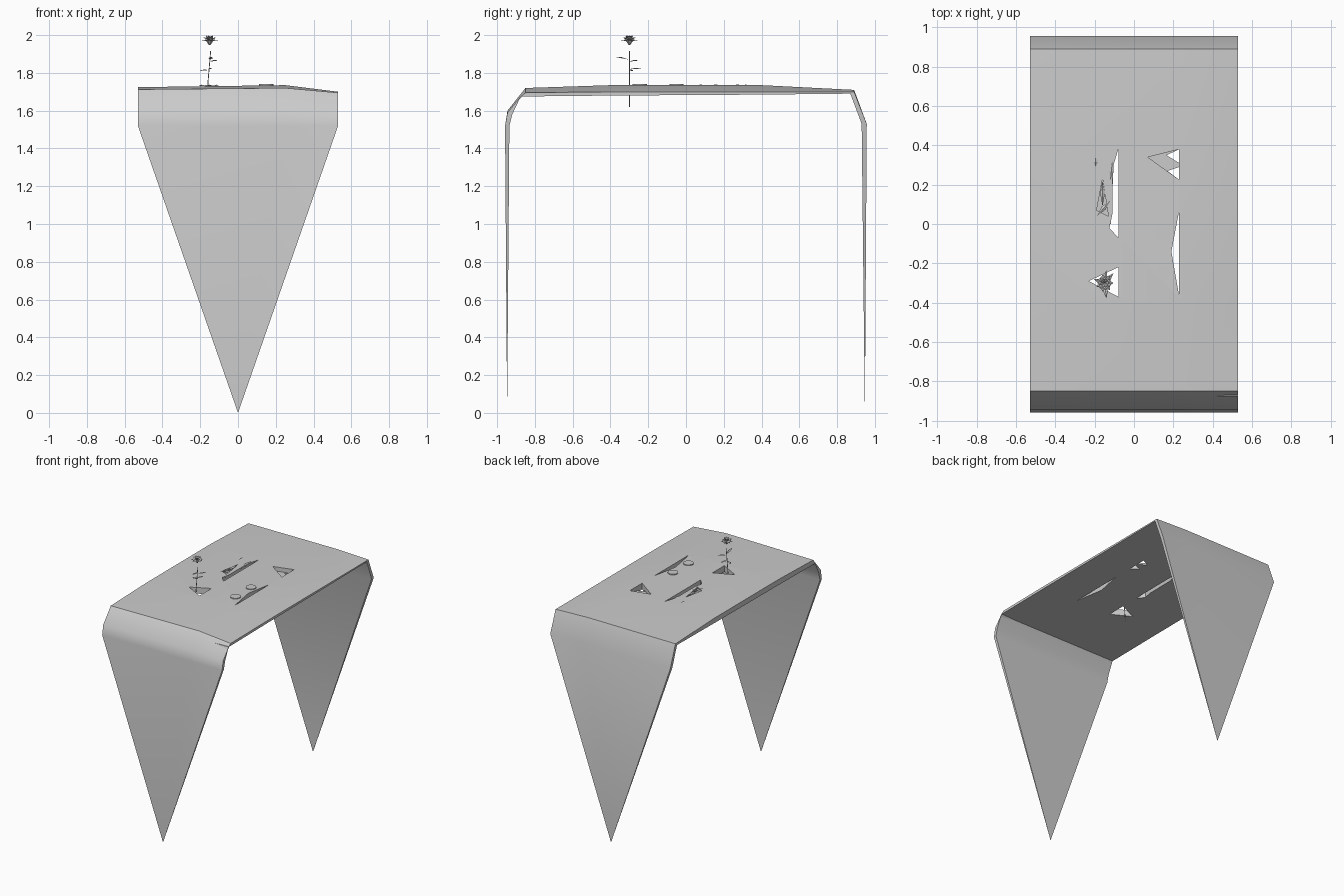
import bpy, bmesh, math
from mathutils import Vector, Matrix

default = bpy.data.objects.get("Cube")
if default:
    bpy.data.objects.remove(default)

grey = bpy.data.materials.new("plain grey")
grey.use_nodes = True
grey.diffuse_color = (0.6, 0.6, 0.6, 1)
grey.node_tree.nodes["Principled BSDF"].inputs["Base Color"].default_value = (0.6, 0.6, 0.6, 1)


def finish(bm, name, angle=None):
    """Turn a bmesh into a named, coloured object."""
    bmesh.ops.recalc_face_normals(bm, faces=bm.faces)
    mesh = bpy.data.meshes.new(name)
    bm.to_mesh(mesh)
    bm.free()
    mesh.materials.append(grey)
    obj = bpy.data.objects.new(name, mesh)
    bpy.context.collection.objects.link(obj)
    bpy.ops.object.select_all(action='DESELECT')
    obj.select_set(True)
    bpy.context.view_layer.objects.active = obj
    if angle:
        bpy.ops.object.shade_smooth_by_angle(angle=math.radians(angle))
    return obj


def prism(points, low, high, name):
    bm = bmesh.new()
    face = bm.faces.new([bm.verts.new((x, y, low)) for x, y in points])
    out = bmesh.ops.extrude_face_region(bm, geom=[face])
    top = [v for v in out["geom"] if isinstance(v, bmesh.types.BMVert)]
    bmesh.ops.translate(bm, verts=top, vec=(0, 0, high - low))
    return finish(bm, name)


# Draped runner: outer y and z, inner y and z, drop toward the +x edge
HALF = 0.53
stations = [
    (-0.958, 1.52, -0.935, 1.52, 0),
    (-0.945, 1.60, -0.92, 1.58, 0.01),
    (-0.85, 1.72, -0.875, 1.675, 0.025),
    (-0.40, 1.735, -0.40, 1.68, 0.035),
    (0.40, 1.735, 0.40, 1.685, 0.035),
    (0.89, 1.71, 0.87, 1.69, 0.01),
    (0.957, 1.53, 0.93, 1.53, 0),
]
bm = bmesh.new()
loops = []
for yo, zo, yi, zi, drop in stations:
    loops.append([bm.verts.new(p) for p in (
        (-HALF, yo, zo - drop * 0.3), (0.25, yo, zo), (HALF, yo, zo - drop),
        (HALF, yi, zi), (-HALF, yi, zi))])
for a, b in zip(loops, loops[1:]):
    for i in range(5):
        j = (i + 1) % 5
        bm.faces.new((a[i], a[j], b[j], b[i]))
# Pointed hanging ends
for loop, y in ((loops[0], -0.947), (loops[-1], 0.947)):
    tip = bm.verts.new((0, y, 0))
    for i in range(5):
        bm.faces.new((loop[i], loop[(i + 1) % 5], tip))
bmesh.ops.triangulate(bm, faces=bm.faces)
runner = finish(bm, "draped_runner")

# Torn openings, and shallow pockets beside them
openings = [
    ([(-0.08, 0.38), (-0.08, -0.07), (-0.125, -0.02), (-0.11, 0.05), (-0.11, 0.28)], 1.5),
    ([(0.165, 0.35), (0.23, 0.38), (0.23, 0.31)], 1.5),
    ([(0.17, 0.27), (0.23, 0.29), (0.23, 0.225)], 1.5),
    ([(0.23, 0.07), (0.23, -0.37), (0.19, -0.14)], 1.5),
    ([(-0.23, -0.29), (-0.08, -0.22), (-0.08, -0.37)], 1.5),
    ([(0.07, 0.34), (0.23, 0.38), (0.23, 0.225)], 1.70),
    ([(-0.19, 0.07), (-0.13, 0.04), (-0.16, 0.23)], 1.70),
]
for points, low in openings:
    cutter = prism(points, low, 1.9, "opening_cutter")
    cutter.hide_render = True
    bpy.context.view_layer.objects.active = runner
    cut = runner.modifiers.new("opening", 'BOOLEAN')
    cut.operation = 'DIFFERENCE'
    cut.solver = 'EXACT'
    cut.object = cutter
    bpy.ops.object.modifier_apply(modifier=cut.name)
    bpy.data.objects.remove(cutter)
runner.select_set(True)
bpy.context.view_layer.objects.active = runner
bpy.ops.object.shade_smooth_by_angle(angle=math.radians(40))

# Two round discs barely standing out of the cloth
for name, y in (("back_disc", -0.05), ("front_disc", -0.245)):
    bm = bmesh.new()
    bmesh.ops.create_cone(bm, cap_ends=True, segments=20, radius1=0.038,
                          radius2=0.038, depth=0.04,
                          matrix=Matrix.Translation((0.15, y, 1.72)))
    finish(bm, name, 40)


def leaf(bm, base, direction, width):
    """A pointed leaf with a raised middle."""
    base, direction = Vector(base), Vector(direction)
    side = direction.cross(Vector((0, 0, 1))).normalized() * width
    mid = base + direction * 0.5
    a, b, c, d, m = [bm.verts.new(p) for p in (
        base, mid + side, base + direction, mid - side, mid + Vector((0, 0, 0.006)))]
    for tri in ((a, b, m), (b, c, m), (c, d, m), (d, a, m)):
        bm.faces.new(tri)


def stem(name, start, end, radius):
    curve = bpy.data.curves.new(name, 'CURVE')
    curve.dimensions = '3D'
    curve.bevel_depth = radius
    curve.bevel_resolution = 1
    line = curve.splines.new('POLY')
    line.points.add(1)
    line.points[0].co = (*start, 1)
    line.points[1].co = (*end, 1)
    curve.materials.append(grey)
    bpy.context.collection.objects.link(bpy.data.objects.new(name, curve))


# Standing flower
stem("flower_stem", (-0.17, -0.3, 1.62), (-0.145, -0.3, 1.915), 0.0025)
bm = bmesh.new()
for base, direction in (
        ((-0.155, -0.3, 1.815), (-0.05, 0.02, -0.005)),
        ((-0.155, -0.3, 1.82), (0.015, 0.065, 0.002)),
        ((-0.15, -0.3, 1.86), (0.045, 0.05, 0.006)),
        ((-0.15, -0.3, 1.87), (0.01, -0.08, 0.015))):
    leaf(bm, base, direction, 0.012)
finish(bm, "flower_leaves")

bm = bmesh.new()
for ring, (reach, rise, z) in enumerate(
        ((0.046, 0.006, 1.967), (0.036, 0.018, 1.97), (0.022, 0.026, 1.972))):
    for k in range(7):
        t = math.tau * (k + ring * 0.5) / 7
        leaf(bm, (-0.15, -0.3, z),
             (reach * math.cos(t), reach * math.sin(t), rise), 0.015)
bmesh.ops.create_cone(bm, segments=7, radius1=0.004, radius2=0.022, depth=0.025,
                      matrix=Matrix.Translation((-0.15, -0.3, 1.96)))
finish(bm, "flower_head")

# Fallen sprig lying in the cloth
stem("fallen_stem", (-0.12, 0.0, 1.725), (-0.105, 0.34, 1.725), 0.003)
bm = bmesh.new()
for base, direction in (
        ((-0.16, 0.09, 1.73), (0.0, 0.13, 0.004)),
        ((-0.12, 0.22, 1.73), (0.01, 0.1, 0.004)),
        ((-0.195, 0.29, 1.73), (0.0, 0.05, 0.004)),
        ((-0.12, 0.12, 1.73), (-0.07, -0.08, 0.004))):
    leaf(bm, base, direction, 0.012)
finish(bm, "fallen_leaves")
